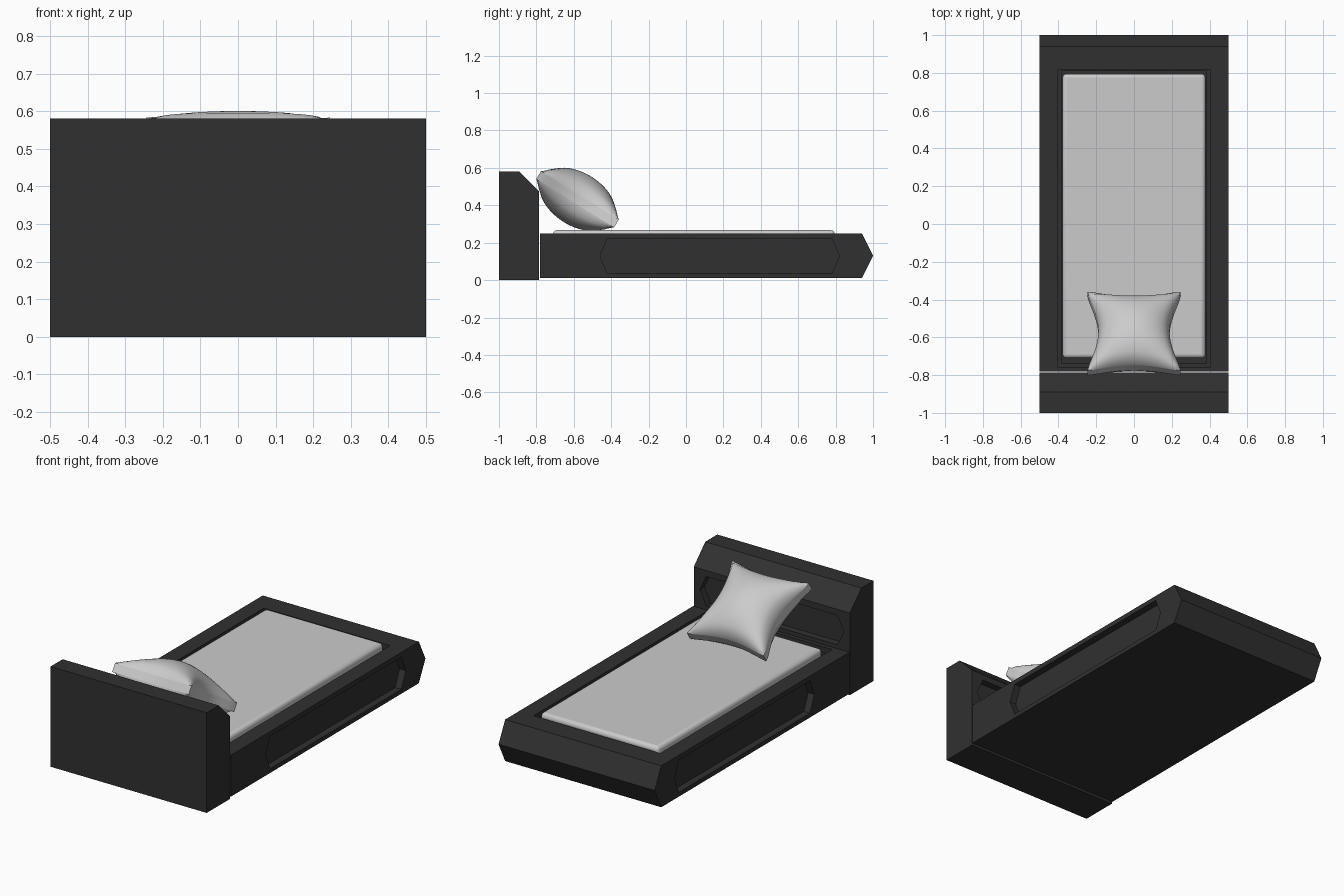
import bpy, bmesh, math
from mathutils import Matrix, Vector

if "Cube" in bpy.data.objects:
    bpy.data.objects.remove(bpy.data.objects["Cube"])

dark = bpy.data.materials.new("dark_wood")
dark.diffuse_color = (0.03, 0.03, 0.03, 1)
dark.use_nodes = True
dark.node_tree.nodes["Principled BSDF"].inputs["Base Color"].default_value = dark.diffuse_color


def to_object(bm, name, mat=None):
    bmesh.ops.recalc_face_normals(bm, faces=bm.faces)
    mesh = bpy.data.meshes.new(name)
    bm.to_mesh(mesh)
    bm.free()
    obj = bpy.data.objects.new(name, mesh)
    bpy.context.collection.objects.link(obj)
    if mat:
        mesh.materials.append(mat)
    return obj


def prism(name, points, direction, mat=None):
    """Extrude a planar outline along a direction."""
    bm = bmesh.new()
    face = bm.faces.new([bm.verts.new(p) for p in points])
    ext = bmesh.ops.extrude_face_region(bm, geom=[face], use_keep_orig=True)
    moved = [g for g in ext["geom"] if isinstance(g, bmesh.types.BMVert)]
    bmesh.ops.translate(bm, verts=moved, vec=Vector(direction))
    return to_object(bm, name, mat)


def box(name, lo, hi, mat=None):
    x0, y0, z0 = lo
    x1, y1, z1 = hi
    pts = [(x0, y0, z0), (x1, y0, z0), (x1, y1, z0), (x0, y1, z0)]
    return prism(name, pts, (0, 0, z1 - z0), mat)


def hexagon(a0, a1, b0, b1, tip):
    """Elongated hexagon with pointed ends."""
    m = (b0 + b1) / 2
    return [(a0, m), (a0 + tip, b0), (a1 - tip, b0),
            (a1, m), (a1 - tip, b1), (a0 + tip, b1)]


def carve(obj, cutter):
    cutter.hide_render = True
    mod = obj.modifiers.new("carve", "BOOLEAN")
    mod.operation = "DIFFERENCE"
    mod.solver = "EXACT"
    mod.object = cutter
    bpy.context.view_layer.objects.active = obj
    bpy.ops.object.modifier_apply(modifier=mod.name)
    bpy.data.objects.remove(cutter)


def smooth(obj, angle):
    bpy.ops.object.select_all(action="DESELECT")
    obj.select_set(True)
    bpy.context.view_layer.objects.active = obj
    bpy.ops.object.shade_smooth_by_angle(angle=math.radians(angle))


# Headboard with sloped top and a recessed panel facing the mattress
profile = [(-1, 0), (-1, 0.58), (-0.89, 0.58), (-0.785, 0.475), (-0.785, 0)]
headboard = prism("headboard", [(-0.5, y, z) for y, z in profile], (1, 0, 0), dark)
panel = hexagon(-0.46, 0.46, 0.27, 0.44, 0.04)
carve(headboard, prism("cutter", [(x, -0.825, z) for x, z in panel], (0, 0.1, 0)))

# Bed frame with pointed foot end
profile = [(-0.78, 0.01), (-0.78, 0.25), (0.94, 0.25), (1, 0.13), (0.94, 0.01)]
frame = prism("bed_frame", [(-0.5, y, z) for y, z in profile], (1, 0, 0), dark)

# Recessed side panels
side_panel = hexagon(-0.46, 0.82, 0.035, 0.222, 0.04)
for s in (-1, 1):
    carve(frame, prism("cutter", [(s * 0.46, y, z) for y, z in side_panel],
                       (s * 0.1, 0, 0)))

# Mattress well, then its chamfered floor edge
carve(frame, box("cutter", (-0.405, -0.757, 0.215), (0.405, 0.815, 0.35)))
carve(frame, box("cutter", (-0.385, -0.735, 0.195), (0.385, 0.81, 0.3)))

# Mattress with softened edges
mattress = box("mattress", (-0.378, -0.71, 0.19), (0.378, 0.795, 0.267))
bevel = mattress.modifiers.new("soft_edges", "BEVEL")
bevel.width = 0.02
bevel.segments = 3
smooth(mattress, 50)

# Pillow: puffed cube with pinched sides, leaning on the headboard
bm = bmesh.new()
bmesh.ops.create_cube(bm, size=2)
bmesh.ops.subdivide_edges(bm, edges=bm.edges[:], cuts=19, use_grid_fill=True)
for v in bm.verts:
    u, w, t = v.co
    eu, ew = max(0, 1 - u * u), max(0, 1 - w * w)
    v.co = (0.245 * u * (1 - 0.23 * ew ** 1.5),
            0.245 * w * (1 - 0.13 * eu ** 1.5),
            t * (0.025 + 0.117 * (eu * ew) ** 0.55))
bmesh.ops.transform(bm, verts=bm.verts, matrix=Matrix.Translation((0, -0.58, 0.432))
                    @ Matrix.Rotation(math.radians(-32), 4, "X"))
smooth(to_object(bm, "pillow"), 50)
